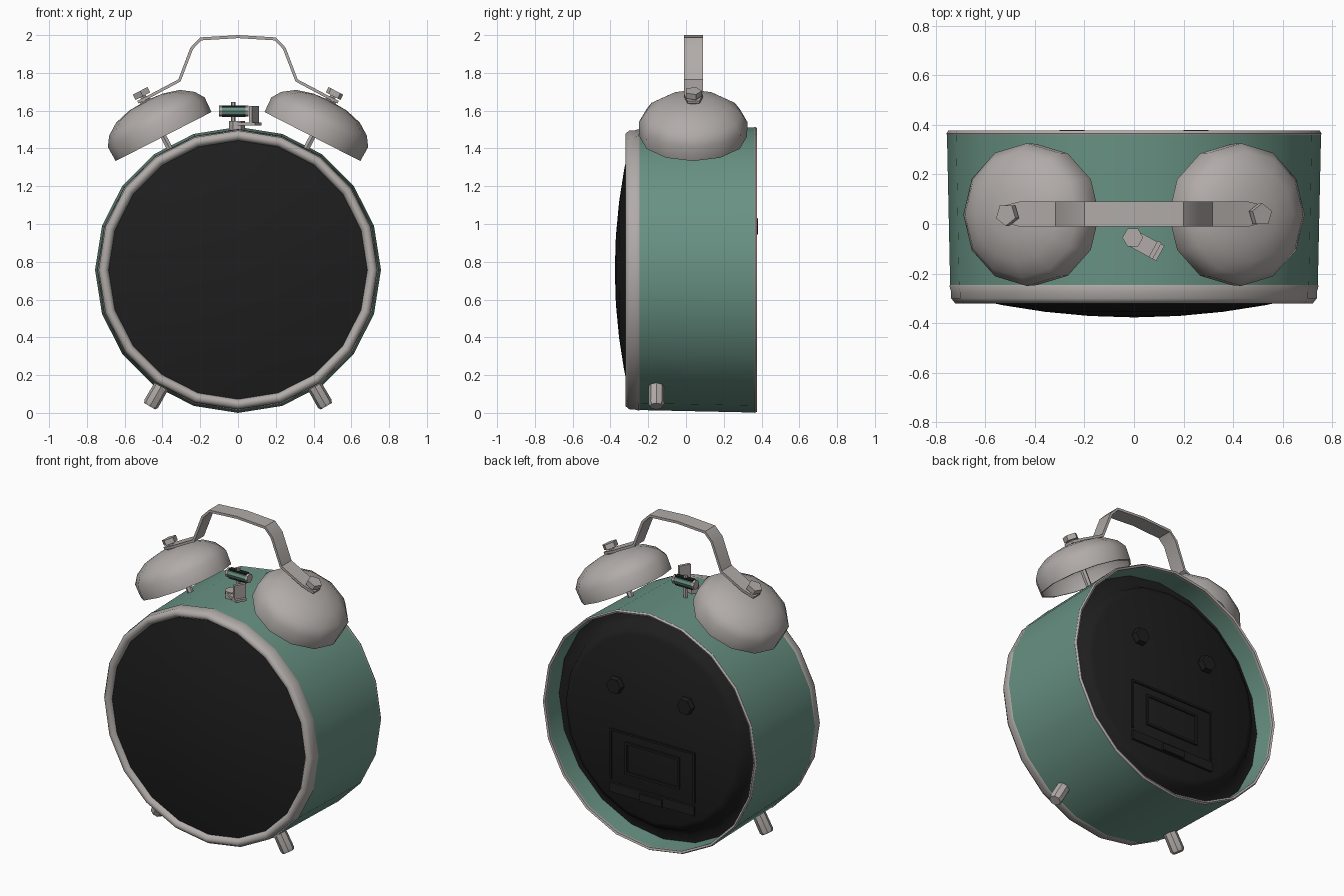
import bpy, bmesh, math
from mathutils import Vector, Matrix

cube = bpy.data.objects.get("Cube")
if cube:
    bpy.data.objects.remove(cube, do_unlink=True)


def material(name, rgb):
    m = bpy.data.materials.new(name)
    m.use_nodes = True
    m.diffuse_color = (*rgb, 1)
    m.node_tree.nodes["Principled BSDF"].inputs["Base Color"].default_value = (*rgb, 1)
    return m


GREEN = material("sage green", (0.14, 0.29, 0.23))
METAL = material("warm grey metal", (0.44, 0.41, 0.395))
BLACK = material("black", (0.013, 0.013, 0.013))

CZ = 0.757                      # height of the case axis
BACK = Vector((0, 1, 0))


def finish(bm, name, mat, smooth=True, angle=40):
    bmesh.ops.remove_doubles(bm, verts=bm.verts, dist=1e-5)
    bmesh.ops.recalc_face_normals(bm, faces=bm.faces)
    mesh = bpy.data.meshes.new(name)
    bm.to_mesh(mesh)
    bm.free()
    mesh.materials.append(mat)
    ob = bpy.data.objects.new(name, mesh)
    bpy.context.collection.objects.link(ob)
    if smooth:
        bpy.ops.object.select_all(action='DESELECT')
        ob.select_set(True)
        bpy.context.view_layer.objects.active = ob
        bpy.ops.object.shade_smooth_by_angle(angle=math.radians(angle))
    return ob


def lathe(name, profile, mat, sides, origin, axis, loop=False, angle=40):
    """Spin (radius, height) points around an axis through origin."""
    bm = bmesh.new()
    frame = Matrix.Translation(origin) @ Vector(axis).to_track_quat('Z', 'Y').to_matrix().to_4x4()
    pts = profile + profile[:1] if loop else profile
    rings = []
    for i in range(sides):
        a = math.tau * i / sides
        rings.append([bm.verts.new(frame @ Vector((r * math.cos(a), r * math.sin(a), h)))
                      for r, h in pts])
    for i in range(sides):
        p, q = rings[i], rings[(i + 1) % sides]
        for j in range(len(pts) - 1):
            corners = [p[j], q[j], q[j + 1], p[j + 1]]
            if pts[j][0] == 0:
                corners.pop(1)
            elif pts[j + 1][0] == 0:
                corners.pop(2)
            bm.faces.new(corners)
    return finish(bm, name, mat, True, angle)


def rod(name, a, b, r, mat, sides=8):
    a, b = Vector(a), Vector(b)
    return lathe(name, [(0, 0), (r, 0), (r, (b - a).length), (0, (b - a).length)],
                 mat, sides, a, b - a)


def box(name, center, size, mat, turn=0):
    bm = bmesh.new()
    bmesh.ops.create_cube(bm, size=1, matrix=Matrix.Translation(center)
                          @ Matrix.Rotation(turn, 4, 'Z') @ Matrix.Diagonal((*size, 1)))
    return finish(bm, name, mat, False)


case_origin = Vector((0, 0, CZ))

# Case shell, open at the back
lathe("case_shell", [(0.742, -0.25), (0.755, 0.36), (0.742, 0.36), (0.73, -0.25)],
      GREEN, 20, case_origin, BACK, loop=True)
lathe("back_rim", [(0.753, 0.355), (0.757, 0.365), (0.75, 0.377), (0.738, 0.372), (0.74, 0.355)],
      METAL, 20, case_origin, BACK, loop=True)

# Front ring and domed glass
lathe("front_bezel", [(0.735, -0.235), (0.745, -0.25), (0.738, -0.275), (0.738, -0.3),
                      (0.722, -0.32), (0.7, -0.318), (0.685, -0.298), (0.685, -0.235)],
      METAL, 20, case_origin, BACK, loop=True, angle=60)
R = 2.85
lathe("front_glass", [(r, -0.377 + r * r / (2 * R)) for r in (0, 0.18, 0.36, 0.53, 0.69)],
      BLACK, 20, case_origin, BACK)

# Recessed back panel with a raised centre
lathe("back_panel", [(0.738, 0.23), (0.68, 0.235), (0.65, 0.27), (0.63, 0.315),
                     (0.59, 0.335), (0, 0.335)], BLACK, 20, case_origin, BACK, angle=60)
for side, label in ((-1, "right"), (1, "left")):
    lathe(label + "_winding_knob", [(0, 0.32), (0.03, 0.32), (0.03, 0.345), (0.055, 0.345),
                                    (0.05, 0.38), (0, 0.38)], BLACK, 6,
          (side * 0.25, 0, CZ + 0.23), BACK, angle=30)

# Battery door details
box("door_frame_top", (0, 0.337, 0.685), (0.6, 0.016, 0.012), BLACK)
for side, label in ((-1, "right"), (1, "left")):
    box(label + "_door_frame", (side * 0.295, 0.337, 0.53), (0.012, 0.016, 0.32), BLACK)
    box(label + "_door_edge", (side * 0.185, 0.337, 0.53), (0.014, 0.02, 0.2), BLACK)
for z in (0.625, 0.435):
    box("door_edge", (0, 0.337, z), (0.37, 0.02, 0.014), BLACK)
box("door_ledge", (0, 0.337, 0.32), (0.6, 0.026, 0.06), BLACK)
box("door_latch", (0, 0.345, 0.315), (0.16, 0.035, 0.045), BLACK)

# Bells, posts, nuts and feet on both sides
for side, label in ((-1, "right"), (1, "left")):
    base = Vector((side * 0.394, 0.038, 1.463))
    tilt = Vector((side * 0.455, 0, 0.89)).normalized()
    lathe(label + "_bell", [(0.285, 0), (0.288, 0.085), (0.255, 0.135), (0.19, 0.18),
                            (0.1, 0.205), (0, 0.212), (0, 0.2), (0.1, 0.193),
                            (0.185, 0.168), (0.245, 0.128), (0.275, 0.08), (0.275, 0)],
          METAL, 12, base, tilt, loop=True, angle=50)
    rod(label + "_bell_post", base - tilt * 0.13, base + tilt * 0.25, 0.018, METAL, 6)
    rod(label + "_washer", base + tilt * 0.205, base + tilt * 0.225, 0.035, METAL, 6)
    rod(label + "_bell_nut", base + tilt * 0.24, base + tilt * 0.272, 0.046, METAL, 5)
    toe = Vector((side * 0.467, -0.157, 0.035))
    leg = Vector((-side * 0.5, 0, 0.87))
    lathe(label + "_foot", [(0, 0), (0.034, 0), (0.042, 0.015), (0.04, 0.18), (0, 0.18)],
          METAL, 8, toe, leg)

# Carrying handle: a flat strap bent over the bells
half = [(0.53, 1.645), (0.46, 1.68), (0.31, 1.76), (0.245, 1.93), (0.197, 1.98), (0, 1.992)]
path = [Vector((-x, 0, z)) for x, z in half] + [Vector((x, 0, z)) for x, z in half[-2::-1]]
bm = bmesh.new()
rows = []
for i, p in enumerate(path):
    d = (path[min(i + 1, len(path) - 1)] - path[max(i - 1, 0)]).normalized()
    n = Vector((-d.z, 0, d.x)) * 0.008
    wide = 0.032 if i in (0, len(path) - 1) else 0.05
    rows.append([bm.verts.new(p + s * n + Vector((0, 0.04 + w * wide, 0)))
                 for s, w in ((1, -1), (1, 1), (-1, 1), (-1, -1))])
for a, b in zip(rows, rows[1:]):
    for j in range(4):
        k = (j + 1) % 4
        bm.faces.new((a[j], a[k], b[k], b[j]))
bm.faces.new(rows[0])
bm.faces.new(rows[-1])
finish(bm, "handle", METAL, True, 30)

# Hammer between the bells
rod("hammer_stem", (-0.025, 0.04, 1.48), (-0.025, 0.04, 1.645), 0.012, METAL, 6)
rod("hammer_head", (-0.09, 0.04, 1.598), (0.045, 0.04, 1.598), 0.026, GREEN)
for x0, x1 in ((-0.1, -0.085), (0.04, 0.055)):
    rod("hammer_cap", (x0, 0.04, 1.598), (x1, 0.04, 1.598), 0.029, METAL)
for z in (1.572, 1.624):
    box("hammer_band", (-0.022, 0.04, z), (0.125, 0.03, 0.009), BLACK)

# Alarm lever on the top of the case
rod("lever_pivot", (-0.005, -0.055, 1.48), (-0.005, -0.055, 1.545), 0.042, METAL, 6)
box("lever_arm", (0.045, -0.085, 1.53), (0.14, 0.07, 0.016), METAL, -0.5)
box("lever_tab", (0.085, -0.105, 1.575), (0.018, 0.075, 0.1), METAL, -0.5)
